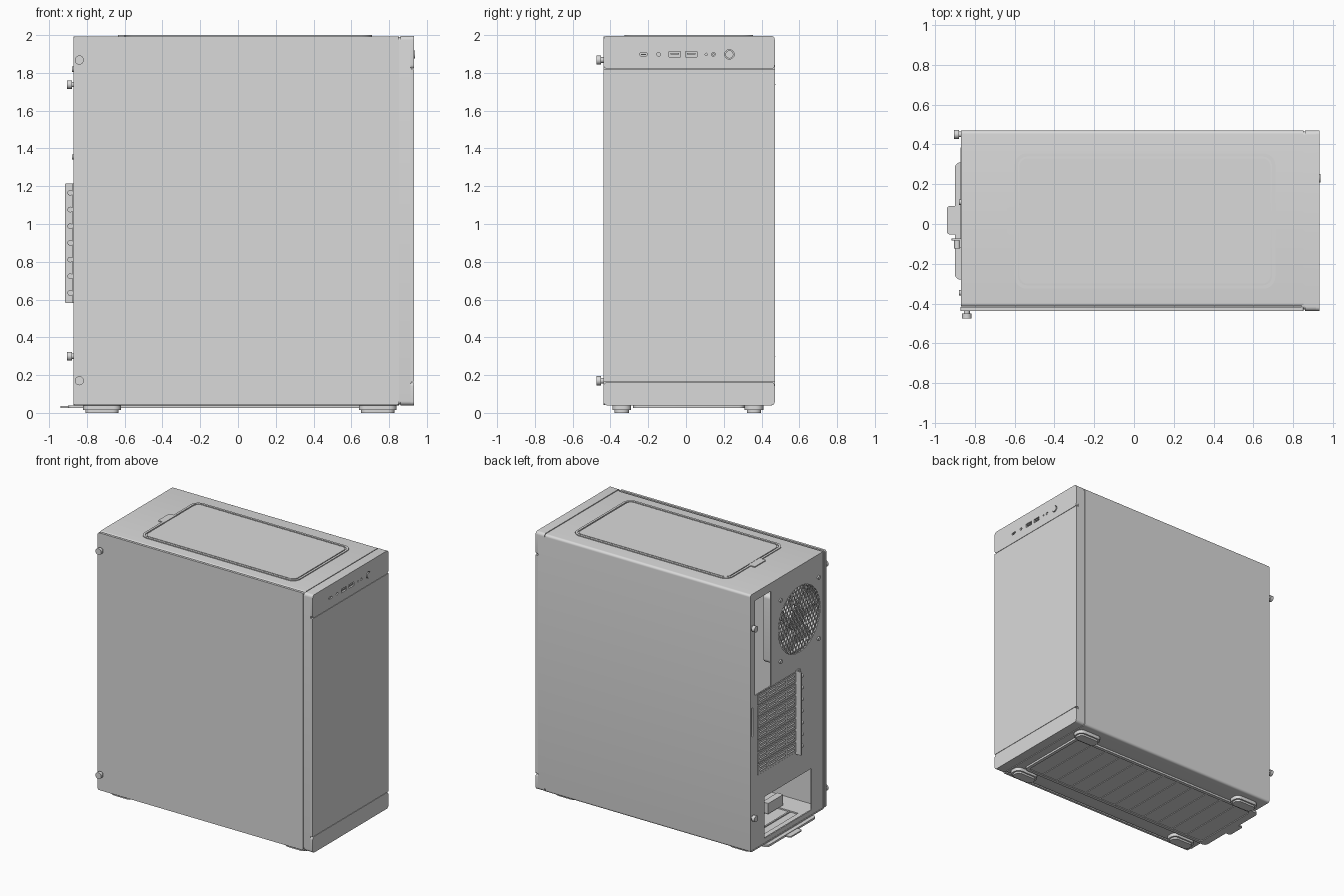
import bpy, bmesh, math
from mathutils import Vector

if "Cube" in bpy.data.objects:
    bpy.data.objects.remove(bpy.data.objects["Cube"], do_unlink=True)

grey = bpy.data.materials.new("light_grey")
grey.use_nodes = True
grey.diffuse_color = (0.7, 0.7, 0.7, 1)
grey.node_tree.nodes["Principled BSDF"].inputs["Base Color"].default_value = (0.7, 0.7, 0.7, 1)
parts = []


def place(axis, u, v, w):
    """Put profile coordinates u, v and depth w along the given axis."""
    return {"x": (w, u, v), "y": (u, w, v), "z": (u, v, w)}[axis]


def finish(name, bm):
    bmesh.ops.recalc_face_normals(bm, faces=bm.faces)
    me = bpy.data.meshes.new(name)
    bm.to_mesh(me)
    bm.free()
    me.materials.append(grey)
    ob = bpy.data.objects.new(name, me)
    bpy.context.collection.objects.link(ob)
    parts.append(ob)
    return ob


def rounded(u0, u1, v0, v1, r, k=6):
    corners = [(u1 - r, v1 - r), (u0 + r, v1 - r), (u0 + r, v0 + r), (u1 - r, v0 + r)]
    return [(cu + r * math.cos(math.pi / 2 * (i + j / k)), cv + r * math.sin(math.pi / 2 * (i + j / k)))
            for i, (cu, cv) in enumerate(corners) for j in range(k + 1)]


def rect(u0, u1, v0, v1):
    return [(u0, v0), (u1, v0), (u1, v1), (u0, v1)]


def circle(cu, cv, r, n=28, turn=0):
    return [(cu + r * math.cos(math.tau * i / n + turn), cv + r * math.sin(math.tau * i / n + turn))
            for i in range(n)]


def add_prism(bm, axis, outline, w0, w1):
    a = [bm.verts.new(place(axis, u, v, w0)) for u, v in outline]
    b = [bm.verts.new(place(axis, u, v, w1)) for u, v in outline]
    bm.faces.new(a)
    bm.faces.new(b[::-1])
    for i in range(len(a)):
        j = (i + 1) % len(a)
        bm.faces.new((a[i], b[i], b[j], a[j]))


def prisms(name, axis, outlines, w0, w1):
    bm = bmesh.new()
    for o in outlines:
        add_prism(bm, axis, o, w0, w1)
    return finish(name, bm)


def prism(name, axis, outline, w0, w1):
    return prisms(name, axis, [outline], w0, w1)


def add_ring(bm, axis, outer, inner, w0, w1):
    loops = [[bm.verts.new(place(axis, u, v, w)) for u, v in o]
             for o, w in ((outer, w0), (outer, w1), (inner, w1), (inner, w0))]
    for k in range(4):
        p, q = loops[k], loops[(k + 1) % 4]
        for i in range(len(p)):
            j = (i + 1) % len(p)
            bm.faces.new((p[i], p[j], q[j], q[i]))


def ring(name, axis, outer, inner, w0, w1):
    bm = bmesh.new()
    add_ring(bm, axis, outer, inner, w0, w1)
    return finish(name, bm)


def cut(ob, cutter):
    mod = ob.modifiers.new("cut", "BOOLEAN")
    mod.operation, mod.solver, mod.object = "DIFFERENCE", "EXACT", cutter
    bpy.context.view_layer.update()
    me = bpy.data.meshes.new_from_object(ob.evaluated_get(bpy.context.evaluated_depsgraph_get()))
    ob.modifiers.clear()
    ob.data = me
    parts.remove(cutter)
    bpy.data.objects.remove(cutter, do_unlink=True)


# Hollow main shell with a floor opening
shell = prism("case_shell", "x", rounded(-.415, .47, .04, 1.993, .018), -.87, .852)
cut(shell, prism("hollow", "x", rect(-.405, .46, .05, 1.983), -.9, .842))
cut(shell, prism("floor_opening", "z", rect(-.78, .72, -.23, .26), .03, .06))
prism("side_panel", "y", rounded(-.872, .852, .042, 1.993, .012), -.437, -.418)
prism("motherboard_tray", "y", rect(-.85, .5, .45, 1.95), .418, .425)

# Rear plate with openings for ports, fan, slots, power supply and handle
FY, FZ = -.118, 1.587
rear = prism("rear_plate", "x", rect(-.406, .461, .049, 1.984), -.868, -.858)
holes = [rect(.22, .41, 1.21, 1.93), circle(FY, FZ, .25, 48), rect(-.08, .385, .595, 1.205),
         rounded(-.265, .3, .085, .4, .01), rounded(.438, .452, .91, 1.13, .006)]
cut(rear, prisms("rear_holes", "x", holes, -.9, -.83))

# Honeycomb fan grille
bm = bmesh.new()
cell = .02
for row in range(-9, 10):
    for col in range(-8, 9):
        u = (col + .5 * (row % 2)) * cell * math.sqrt(3)
        v = row * cell * 1.5
        if math.hypot(u, v) < .25:
            add_ring(bm, "x", circle(FY + u, FZ + v, cell, 6, math.pi / 6),
                     circle(FY + u, FZ + v, cell * .76, 6, math.pi / 6), -.867, -.861)
finish("fan_grille", bm)

# Rear fan: frame, hub, blades and mounting screws
ring("fan_frame", "x", rounded(FY - .26, FY + .26, FZ - .26, FZ + .26, .03), circle(FY, FZ, .245), -.856, -.75)
prism("fan_hub", "x", circle(FY, FZ, .085), -.85, -.76)
bm = bmesh.new()
for b in range(7):
    rows = []
    for r in (.08, .16, .235):
        a0 = math.tau * b / 7 + r * 1.5
        rows.append([bm.verts.new((x, FY + r * math.cos(a0 + d), FZ + r * math.sin(a0 + d)))
                     for x, d in ((-.84, 0), (-.815, .3), (-.775, .6))])
    for p, q in zip(rows, rows[1:]):
        for i in range(2):
            bm.faces.new((p[i], p[i + 1], q[i + 1], q[i]))
blades = finish("fan_blades", bm)
blades.modifiers.new("thickness", "SOLIDIFY").thickness = .006
prisms("fan_screws", "x", [circle(FY + s * .228, FZ + t * .232, .014, 16)
                           for s in (-1, 1) for t in (-1, 1)], -.879, -.866)

# Expansion slots: vented covers, dividers, bracket and screws
slots = [.635 + i * .0883 for i in range(7)]
bars = []
for z in slots:
    bars += [rect(-.08, .385, z + d - .008, z + d + .008) for d in (-.028, 0, .028)]
    bars += [rect(y - .012, y + .012, z - .028, z + .028) for y in (-.068, .04, .152, .264, .373)]
bm = bmesh.new()
for o in bars:
    add_prism(bm, "x", o, -.872, -.866)
finish("slot_covers", bm)
prisms("slot_dividers", "x", [rect(-.08, .385, z + .039, z + .05) for z in slots[:-1]], -.866, -.859)
prism("slot_bracket", "y", rounded(-.916, -.866, .582, 1.215, .006), -.082, -.072)
prism("slot_bracket_lip", "y", rect(-.876, -.866, .582, 1.215), -.12, -.082)
prisms("slot_screws", "y", [circle(-.888, z, .015, 16) for z in slots], -.122, -.08)

# Knurled thumb screws on the rear edge and the side panel
bm = bmesh.new()
for z in (.3, 1.738):
    add_prism(bm, "x", circle(.45, z, .014, 16), -.88, -.866)
    add_prism(bm, "x", circle(.45, z, .023, 14), -.905, -.88)
finish("rear_thumb_screws", bm)
bm = bmesh.new()
for z in (.17, 1.868):
    add_prism(bm, "y", circle(-.84, z, .015, 16), -.45, -.436)
    add_prism(bm, "y", circle(-.84, z, .024, 20), -.475, -.45)
finish("side_thumb_screws", bm)

# Front panel: core and three face sections split by fine seams
prism("front_core", "x", rounded(-.43, .465, .045, 1.99, .02), .842, .918)
prism("front_rim", "x", rounded(-.437, .47, .04, 1.996, .022), .86, .914)
ports = prism("front_face_upper", "x", rounded(-.437, .47, 1.822, 1.996, .02), .914, .933)
prism("front_face_middle", "x", rect(-.437, .47, .165, 1.819), .914, .933)
prism("front_face_lower", "x", rounded(-.437, .47, .04, .162, .02), .914, .933)
PZ = 1.898
sockets = [rounded(-.245, -.205, PZ - .008, PZ + .008, .007), circle(-.145, PZ, .01),
           rect(-.09, -.03, PZ - .014, PZ + .014), rect(-.002, .058, PZ - .014, PZ + .014),
           circle(.107, PZ, .006), circle(.145, PZ, .01), circle(.23, PZ, .025)]
cut(ports, prisms("port_recesses", "x", sockets, .92, .95))
prisms("port_tongues", "x", [rect(-.082, -.038, PZ, PZ + .007), rect(.006, .05, PZ, PZ + .007),
                             rect(-.237, -.213, PZ - .002, PZ + .002), circle(.145, PZ, .006)], .915, .931)
prism("power_button", "x", circle(.23, PZ, .021), .915, .938)

# Top dust filter with raised rim and pull tab
ring("top_filter_rim", "z", rounded(-.6, .71, -.325, .355, .06),
     rounded(-.583, .693, -.308, .338, .045), 1.99, 1.9995)
prism("top_filter_sheet", "z", rounded(-.575, .685, -.3, .33, .04), 1.99, 1.998)
prism("top_filter_tab", "z", rounded(-.635, -.58, -.052, .082, .008), 1.99, 2.0)

# Bottom dust filter: sheet, frame, cross ribs and pull tab
prism("bottom_filter_sheet", "z", rounded(-.89, .78, -.27, .3, .02), .031, .037)
ring("bottom_filter_frame", "z", rounded(-.9, .79, -.28, .31, .03),
     rounded(-.84, .765, -.255, .285, .02), .025, .04)
ribs = [rect(x - .006, x + .006, -.26, .29) for x in [-.84 + i * .134 for i in range(1, 12)]]
prisms("bottom_filter_ribs", "z", ribs, .026, .045)
prism("bottom_filter_tab", "z", rounded(-.94, -.88, -.052, .09, .015), .026, .036)
prism("power_supply_bracket", "z", rect(-.62, -.57, -.28, -.1), .05, .13)

# Four stepped feet
bm = bmesh.new()
for cx in (-.72, .74):
    for cy in (-.34, .36):
        add_prism(bm, "z", rounded(cx - .1, cx + .1, cy - .05, cy + .05, .04), .014, .042)
        add_prism(bm, "z", rounded(cx - .088, cx + .088, cy - .038, cy + .038, .034), 0, .014)
finish("feet", bm)

# Smooth the curved walls and keep hard edges crisp
bpy.ops.object.select_all(action="DESELECT")
for ob in parts:
    ob.select_set(True)
bpy.context.view_layer.objects.active = parts[0]
bpy.ops.object.shade_smooth_by_angle(angle=math.radians(28))
